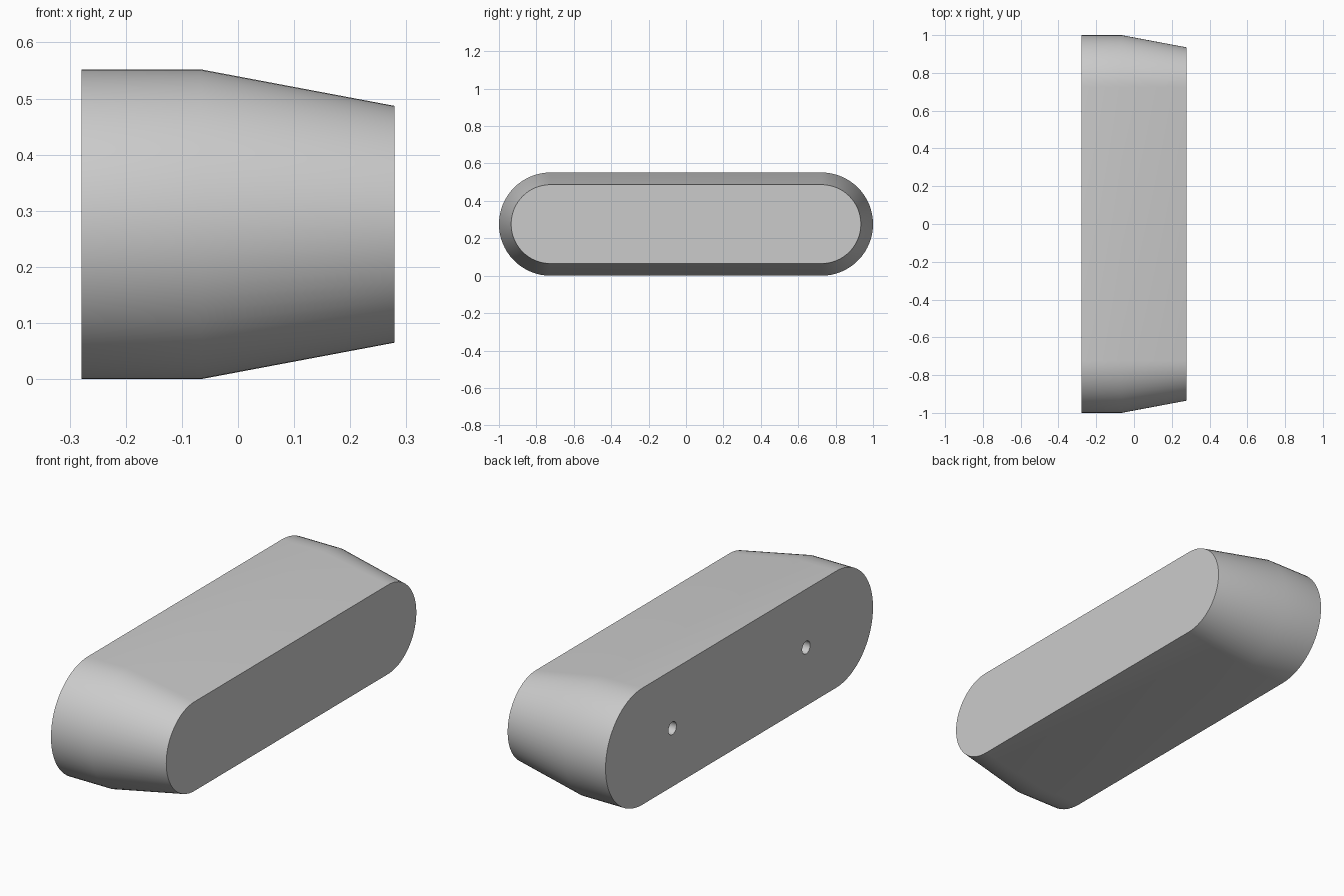
import bpy
import bmesh
import math

cube = bpy.data.objects.get("Cube")
if cube:
    bpy.data.objects.remove(cube, do_unlink=True)

RADIUS = 0.276
HALF_STRAIGHT = 1 - RADIUS
BACK_X, CREASE_X, FRONT_X = -0.279, -0.066, 0.279
INSET = 0.065
HOLE_Y, HOLE_RADIUS, HOLE_DEPTH = 0.5, 0.03, 0.2
ARC_STEPS = 32

# Single grey finish
grey = bpy.data.materials.new("plain grey")
grey.use_nodes = True
colour = (0.6, 0.6, 0.6, 1)
grey.diffuse_color = colour
grey.node_tree.nodes["Principled BSDF"].inputs["Base Color"].default_value = colour


def stadium(bm, x, radius):
    """Ring of vertices with straight sides and round ends."""
    ring = []
    for side in (1, -1):
        for i in range(ARC_STEPS + 1):
            a = math.pi * i / ARC_STEPS - math.pi / 2
            y = side * (HALF_STRAIGHT + radius * math.cos(a))
            ring.append(bm.verts.new((x, y, RADIUS + side * radius * math.sin(a))))
    return ring


def circle(bm, x, y):
    """Ring of vertices for a screw hole."""
    return [bm.verts.new((x, y + HOLE_RADIUS * math.cos(a), RADIUS + HOLE_RADIUS * math.sin(a)))
            for a in (math.tau * i / ARC_STEPS for i in range(ARC_STEPS))]


def bridge(bm, a, b):
    for i in range(len(a)):
        j = (i + 1) % len(a)
        bm.faces.new((a[i], a[j], b[j], b[i]))


def ring_edges(bm, ring):
    return [bm.edges.get((ring[i - 1], ring[i])) for i in range(len(ring))]


bm = bmesh.new()

# Straight base, tapered body and flat end
base = stadium(bm, BACK_X, RADIUS)
crease = stadium(bm, CREASE_X, RADIUS)
end = stadium(bm, FRONT_X, RADIUS - INSET)
bridge(bm, base, crease)
bridge(bm, crease, end)
bm.faces.new(end)

# Two blind screw holes in the mounting face
mount_edges = ring_edges(bm, base)
for side in (-1, 1):
    mouth = circle(bm, BACK_X, side * HOLE_Y)
    floor = circle(bm, BACK_X + HOLE_DEPTH, side * HOLE_Y)
    bridge(bm, mouth, floor)
    bm.faces.new(floor)
    mount_edges += ring_edges(bm, mouth)
bmesh.ops.triangle_fill(bm, edges=mount_edges, use_beauty=True, normal=(-1, 0, 0))

bmesh.ops.recalc_face_normals(bm, faces=bm.faces)
mesh = bpy.data.meshes.new("tapered_handle")
bm.to_mesh(mesh)
bm.free()
mesh.materials.append(grey)

handle = bpy.data.objects.new("tapered_handle", mesh)
bpy.context.collection.objects.link(handle)
bpy.ops.object.select_all(action="DESELECT")
handle.select_set(True)
bpy.context.view_layer.objects.active = handle
bpy.ops.object.shade_smooth_by_angle(angle=math.radians(30))
